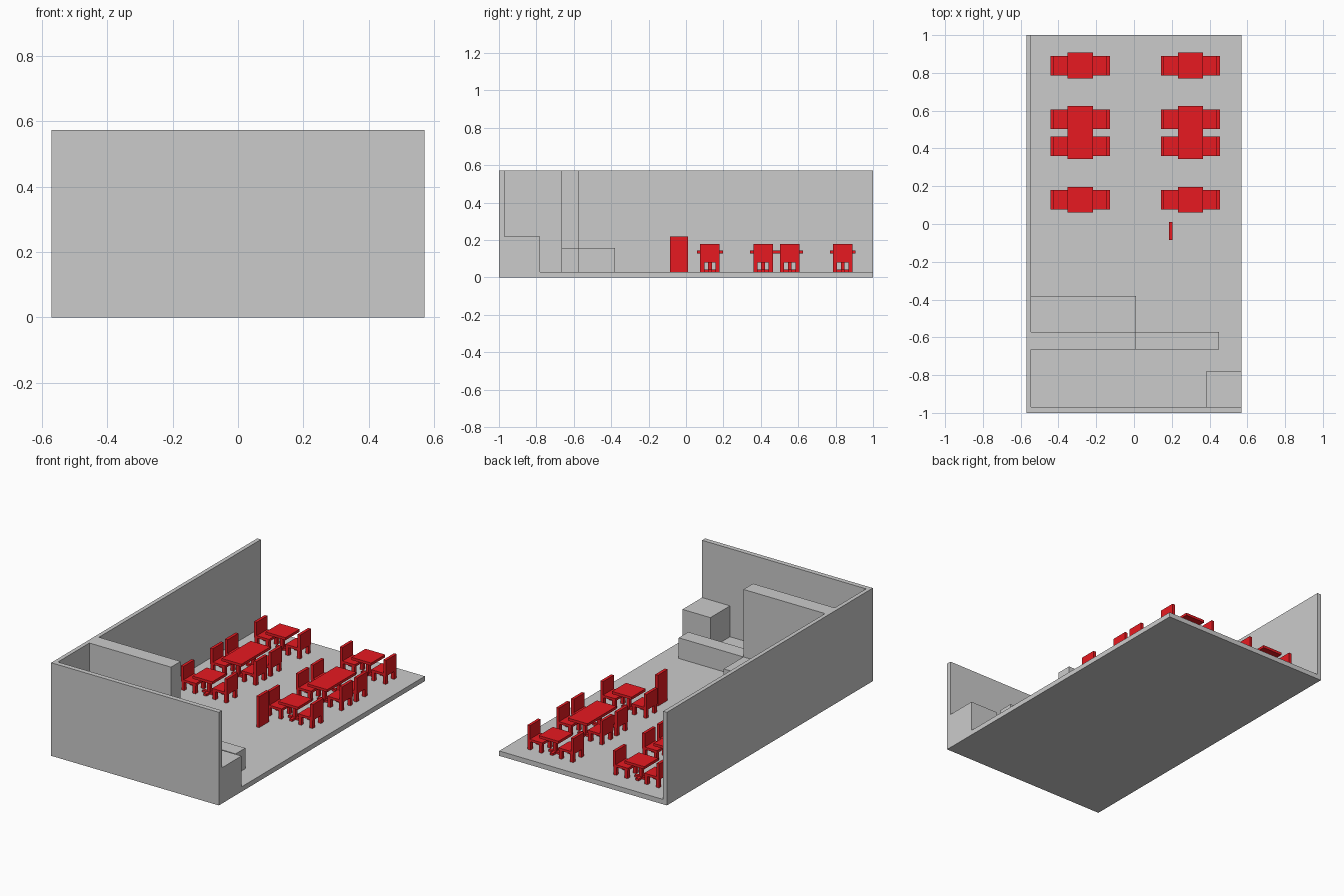
import bpy

if "Cube" in bpy.data.objects:
    bpy.data.objects.remove(bpy.data.objects["Cube"])

red = bpy.data.materials.new("red_furniture")
red.diffuse_color = (0.8, 0.01, 0.015, 1)
red.use_nodes = True
red.node_tree.nodes["Principled BSDF"].inputs["Base Color"].default_value = red.diffuse_color

FLOOR = 0.03


def build(name, boxes, mat=None):
    """One object made of boxes given as (x0, x1, y0, y1, z0, z1)."""
    verts, faces = [], []
    for x0, x1, y0, y1, z0, z1 in boxes:
        n = len(verts)
        verts += [(x, y, z) for z in (z0, z1)
                  for x, y in ((x0, y0), (x1, y0), (x1, y1), (x0, y1))]
        faces += [[n + i for i in f] for f in (
            (3, 2, 1, 0), (4, 5, 6, 7), (0, 1, 5, 4),
            (1, 2, 6, 5), (2, 3, 7, 6), (3, 0, 4, 7))]
    mesh = bpy.data.meshes.new(name)
    mesh.from_pydata(verts, [], faces)
    if mat:
        mesh.materials.append(mat)
    obj = bpy.data.objects.new(name, mesh)
    bpy.context.collection.objects.link(obj)
    return obj


def chair(cx, cy, side):
    """Chair whose back stands away from the table at cx, on the given side."""
    def span(a, b):
        return sorted((cx + side * a, cx + side * b))
    w = 0.052
    boxes = [(*span(0.055, 0.155), cy - w, cy + w, 0.08, 0.095),    # seat
             (*span(0.139, 0.157), cy - w, cy + w, 0.08, 0.178)]    # back
    for a, b in ((0.058, 0.078), (0.135, 0.155)):                   # legs
        for s in (-1, 1):
            y0, y1 = sorted((cy + s * 0.03, cy + s * w))
            boxes.append((*span(a, b), y0, y1, FLOOR, 0.08))
    build("chair", boxes, red)


def table(cx, y0, y1, rows):
    """Table with one pedestal and a pair of chairs for each row."""
    boxes = [(cx - 0.067, cx + 0.067, y0, y1, 0.128, 0.144)]        # top
    for cy in rows:
        boxes += [(cx - 0.01, cx + 0.01, cy - 0.01, cy + 0.01, 0.043, 0.128),
                  (cx - 0.042, cx + 0.042, cy - 0.01, cy + 0.01, FLOOR, 0.043),
                  (cx - 0.01, cx + 0.01, cy - 0.042, cy + 0.042, FLOOR, 0.043)]
        for side in (-1, 1):
            chair(cx, cy, side)
    build("table", boxes, red)


# Room shell
build("floor", [(-0.57, 0.57, -1, 1, 0, FLOOR)])
build("left_wall", [(-0.57, -0.545, -1, 1, FLOOR, 0.572)])
build("front_wall", [(-0.545, 0.57, -1, -0.97, FLOOR, 0.572)])
build("partition_wall", [(-0.545, 0.01, -0.665, -0.572, FLOOR, 0.572)])

# Fixed counters and corner block
build("service_counter", [(0.01, 0.45, -0.665, -0.572, FLOOR, 0.157)])
build("low_counter", [(-0.545, 0.01, -0.572, -0.38, FLOOR, 0.157)])
build("corner_block", [(0.38, 0.57, -0.97, -0.78, FLOOR, 0.22)])

# Upright panel
build("standing_panel", [(0.184, 0.203, -0.085, 0.01, FLOOR, 0.22)], red)

# Dining sets in two columns
for cx in (-0.284, 0.299):
    table(cx, 0.06, 0.197, [0.128])
    table(cx, 0.343, 0.625, [0.412, 0.555])
    table(cx, 0.77, 0.907, [0.838])
